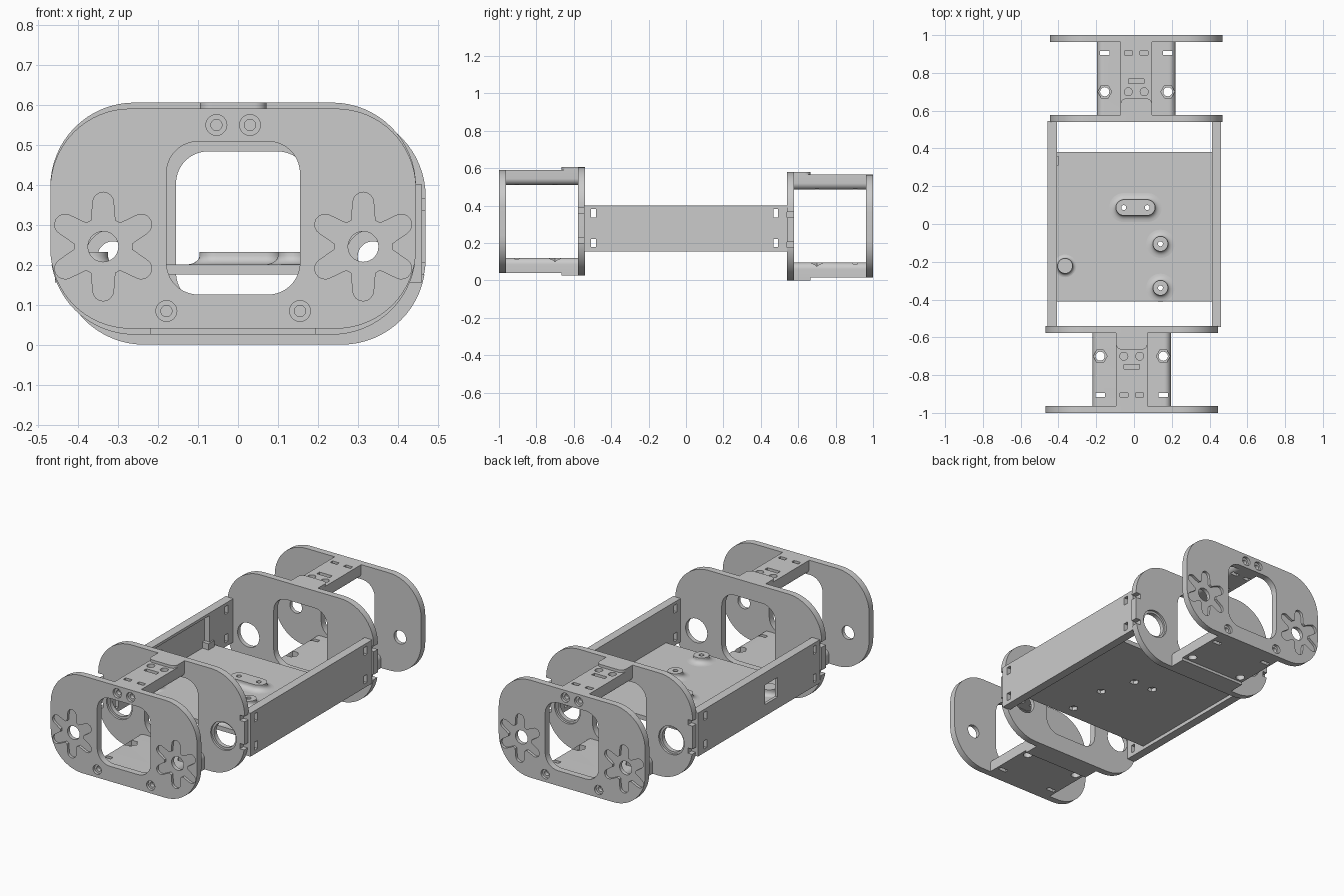
import bpy, bmesh, math

if "Cube" in bpy.data.objects:
    bpy.data.objects.remove(bpy.data.objects["Cube"])

CX, CZ = -0.012, 0.315          # centre of the front frame


# ---- helpers ----
def loft(name, loops):
    """Closed solid skinned through equal-length loops of points."""
    bm = bmesh.new()
    rings = [[bm.verts.new(p) for p in loop] for loop in loops]
    n = len(rings[0])
    for a, b in zip(rings, rings[1:]):
        for i in range(n):
            j = (i + 1) % n
            bm.faces.new((a[i], a[j], b[j], b[i]))
    bm.faces.new(rings[0])
    bm.faces.new(rings[-1])
    bmesh.ops.recalc_face_normals(bm, faces=bm.faces)
    me = bpy.data.meshes.new(name)
    bm.to_mesh(me)
    bm.free()
    ob = bpy.data.objects.new(name, me)
    bpy.context.scene.collection.objects.link(ob)
    return ob


def prism(name, pts, axis, a, b):
    """Extrude a 2D outline along an axis from a to b."""
    def place(p, h):
        return {"x": (h, p[0], p[1]), "y": (p[0], h, p[1]), "z": (p[0], p[1], h)}[axis]
    return loft(name, [[place(p, h) for p in pts] for h in (a, b)])


def rrect(x0, x1, y0, y1, r=(0, 0, 0, 0), n=10):
    """Rectangle with radii for right-top, left-top, left-bottom, right-bottom."""
    if not isinstance(r, tuple):
        r = (r,) * 4
    pts = []
    for k, (x, y, sx, sy) in enumerate(((x1, y1, -1, -1), (x0, y1, 1, -1),
                                        (x0, y0, 1, 1), (x1, y0, -1, 1))):
        if r[k] == 0:
            pts.append((x, y))
            continue
        for i in range(n + 1):
            t = math.pi / 2 * (k + i / n)
            pts.append((x + r[k] * (sx + math.cos(t)), y + r[k] * (sy + math.sin(t))))
    return pts


def disc(x, y, r, n=28):
    return [(x + r * math.cos(math.tau * i / n), y + r * math.sin(math.tau * i / n))
            for i in range(n)]


def centred(x, y, w, h):
    return rrect(x - w / 2, x + w / 2, y - h / 2, y + h / 2)


def star(x, y, arms=6, tip=0.11, r=0.026, valley=0.072):
    pts = []
    for k in range(arms):
        a = math.pi / 2 + math.tau * k / arms
        for i in range(9):
            t = a - math.pi / 2 + math.pi * i / 8
            pts.append((x + tip * math.cos(a) + r * math.cos(t),
                        y + tip * math.sin(a) + r * math.sin(t)))
        for d in (-0.1, 0.1):
            v = a + math.pi / arms + d
            pts.append((x + valley * math.cos(v), y + valley * math.sin(v)))
    return pts


def cut(ob, axis, a, b, outlines):
    """Subtract extruded outlines from an object."""
    for pts in outlines:
        tool = prism("cutter", pts, axis, a, b)
        tool.hide_render = True
        mod = ob.modifiers.new("cut", "BOOLEAN")
        mod.operation, mod.solver, mod.object = "DIFFERENCE", "EXACT", tool
        with bpy.context.temp_override(object=ob, active_object=ob):
            bpy.ops.object.modifier_apply(modifier=mod.name)
        me = tool.data
        bpy.data.objects.remove(tool)
        bpy.data.meshes.remove(me)


def smooth(ob):
    ob.data.shade_smooth()
    ob.data.set_sharp_from_angle(angle=math.radians(30))


opening = rrect(CX - 0.167, CX + 0.167, 0.125, 0.508, 0.08)
hubs = [(CX - 0.325, 0.245), (CX + 0.325, 0.245)]
top_x = [CX - 0.042, CX + 0.042]
low_x = [CX - 0.167, CX + 0.167]
module = []

# ---- outer end plate with star recesses, axle holes and screw holes ----
outer = prism("outer_plate", rrect(CX - 0.457, CX + 0.457, 0.04, 0.59, 0.2, 16), "y", -1, -0.963)
screws = [(x, 0.549) for x in top_x] + [(x, 0.084) for x in low_x]
cut(outer, "y", -1.1, -0.985, [star(*h) for h in hubs] + [disc(*s, 0.026) for s in screws])
cut(outer, "y", -1.1, -0.9, [opening] + [disc(*h, 0.038) for h in hubs]
    + [disc(*s, 0.014) for s in screws])
module.append(outer)

# ---- inner plate with large stepped side holes and edge notches ----
inner = prism("inner_plate", rrect(CX - 0.457, CX + 0.457, 0.025, 0.605, 0.21, 16), "y", -0.577, -0.54)
cut(inner, "y", -0.7, -0.565, [disc(*h, 0.08) for h in hubs])
cut(inner, "y", -0.7, -0.4, [opening] + [disc(*h, 0.068) for h in hubs]
    + [centred(CX + s * 0.45, z, 0.045, 0.03) for s in (-1, 1) for z in (0.375, 0.215)])
module.append(inner)

# ---- narrow top strut and wide bottom strut, each with a raised end pad ----
top = prism("top_strut", rrect(CX - 0.083, CX + 0.083, 0.51, 0.59, (0, 0, 0.035, 0.035)),
            "y", -0.963, -0.577)
bottom = prism("bottom_strut", rrect(CX - 0.207, CX + 0.207, 0.04, 0.12, (0.035, 0.035, 0, 0)),
               "y", -0.963, -0.577)
top_pad = prism("top_strut_pad", rrect(CX - 0.083, CX + 0.083, -0.665, -0.577, (0, 0, 0.03, 0.03)),
                "z", 0.59, 0.605)
bottom_pad = prism("bottom_strut_pad", rrect(CX - 0.207, CX + 0.207, -0.665, -0.577),
                   "z", 0.025, 0.04)
cut(top, "z", 0.4, 0.7, [disc(x, -0.7, 0.021) for x in top_x]
    + [centred(x, -0.905, 0.042, 0.022) for x in top_x] + [centred(CX, -0.755, 0.08, 0.024)])
cut(bottom, "z", 0, 0.2, [disc(x, -0.7, 0.024) for x in low_x]
    + [centred(x, -0.905, 0.05, 0.022) for x in low_x])
cut(bottom, "z", 0.09, 0.2, [disc(x, -0.7, 0.037, 6) for x in low_x])
module += [top, bottom, top_pad, bottom_pad]

# ---- name the front end, then turn a copy round for the back ----
for ob in module:
    smooth(ob)
    back = bpy.data.objects.new("back_" + ob.name, ob.data)
    bpy.context.scene.collection.objects.link(back)
    back.rotation_euler.z = math.pi
    back.location.z = -0.025
    ob.name = "front_" + ob.name

# ---- side walls with end slots ----
for name, x0, x1, y0, y1 in (("right_wall", -0.457, -0.408, -0.54, 0.545),
                             ("left_wall", 0.412, 0.46, -0.545, 0.54)):
    wall = prism(name, rrect(y0, y1, 0.155, 0.4), "x", x0, x1)
    cut(wall, "x", x0 - 0.1, x1 + 0.1,
        [centred(y, z, 0.026, 0.045) for y in (-0.495, 0.48) for z in (0.36, 0.2)])
    if x0 < 0:
        # inner pocket and window
        cut(wall, "x", -0.44, -0.3, [rrect(-0.36, 0.33, 0.2, 0.385)])
        cut(wall, "x", -0.6, -0.3, [rrect(-0.165, -0.05, 0.22, 0.33)])
    smooth(wall)

# ---- floor with screw bosses ----
floor = prism("floor", rrect(-0.44, 0.43, -0.41, 0.38), "z", 0.175, 0.2)


def boss(name, x, y, r, half=0, flare=0.035):
    """Stadium-shaped boss with a filleted foot."""
    layers = [(0.199, r + flare)]
    for i in range(6):
        t = math.pi / 2 * i / 5
        layers.append((0.2 + 0.022 * (1 - math.cos(t)), r + flare * (1 - math.sin(t))))
    layers.append((0.232, r))
    return loft(name, [[(px, py, z) for px, py in
                        rrect(x - half - q, x + half + q, y - q, y + q, q * 0.999)]
                       for z, q in layers])


mounts = [(boss("double_boss", 0.008, 0.087, 0.042, 0.062), [(-0.054, 0.087), (0.07, 0.087)])]
for i, y in enumerate((-0.105, -0.338)):
    mounts.append((boss(f"round_boss_{i + 1}", 0.14, y, 0.04), [(0.14, y)]))
for ob, holes in mounts:
    cut(ob, "z", 0.1, 0.3, [disc(*h, 0.013) for h in holes])
    cut(floor, "z", 0.1, 0.3, [disc(*h, 0.013) for h in holes])
    cut(floor, "z", 0.1, 0.195, [disc(*h, 0.025, 6) for h in holes])
    smooth(ob)
smooth(floor)

# ---- solid peg and corner tab beside the right wall ----
smooth(boss("wall_peg", -0.365, -0.222, 0.04, 0, 0.02))
prism("corner_tab", rrect(-0.44, -0.4, 0.31, 0.36), "z", 0.2, 0.235)
